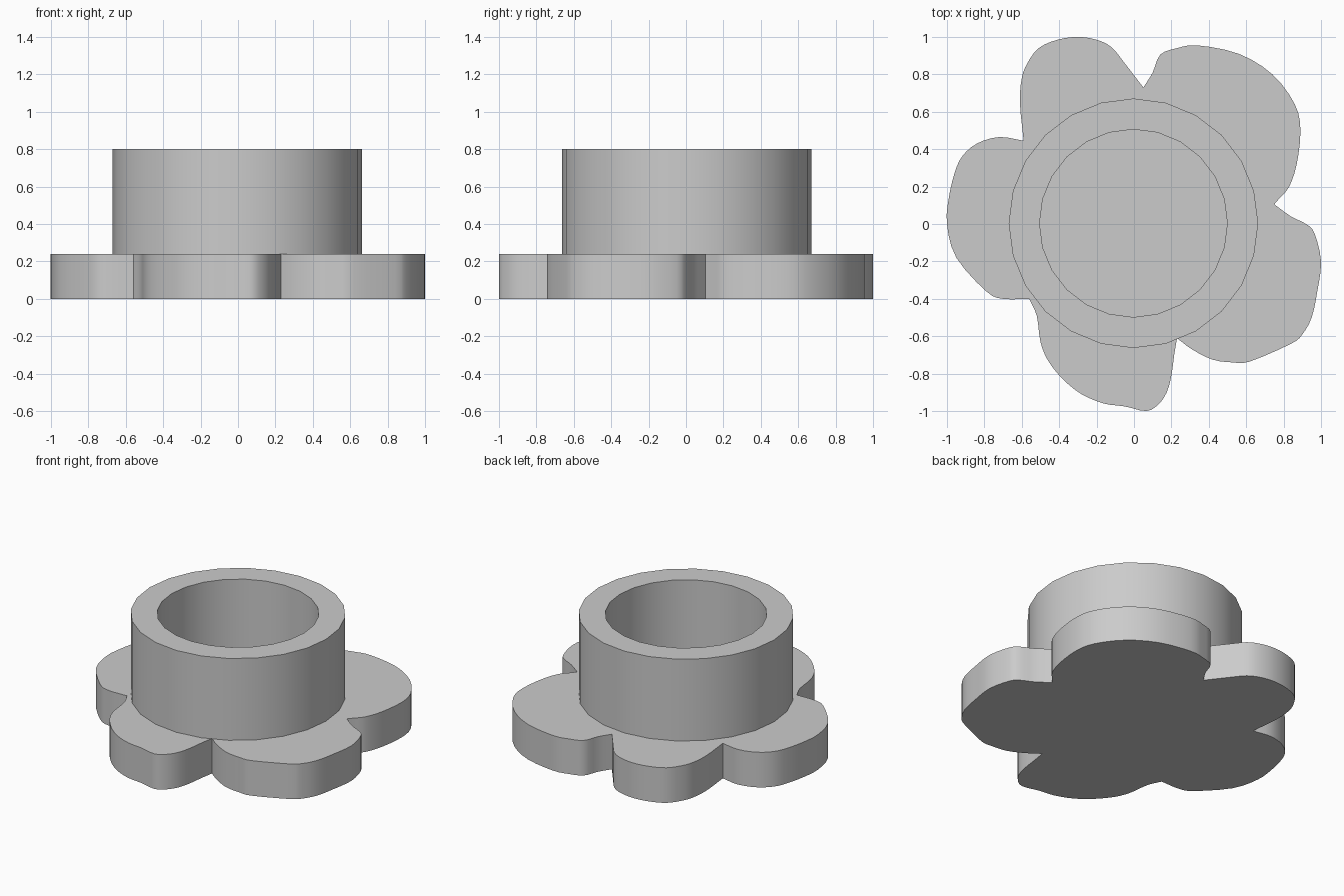
import bpy, bmesh, math
from mathutils import Vector

if "Cube" in bpy.data.objects:
    bpy.data.objects.remove(bpy.data.objects["Cube"])

BASE_H, TOP = 0.24, 0.80
CENTRE = (-0.003, 0.004)

grey = bpy.data.materials.new("plain grey")
grey.diffuse_color = (0.6, 0.6, 0.6, 1)
grey.use_nodes = True
grey.node_tree.nodes["Principled BSDF"].inputs["Base Color"].default_value = grey.diffuse_color

# Petal outlines, clockwise; each starts at a notch and ends at the next one
petals = [
    [(.05, .73), (.10, .81), (.14, .905), (.23, .94), (.34, .955), (.56, .91),
     (.74, .80), (.86, .64), (.89, .50), (.87, .32), (.83, .20), (.78, .14)],
    [(.75, .105), (.84, .04), (.92, 0), (.965, -.05), (1, -.20), (.98, -.36), (.95, -.50),
     (.90, -.59), (.84, -.64), (.62, -.735), (.53, -.74), (.42, -.725), (.31, -.67)],
    [(.23, -.61), (.215, -.70), (.20, -.81), (.175, -.90), (.13, -.965), (.065, -1), (-.05, -.975),
     (-.16, -.96), (-.28, -.91), (-.38, -.83), (-.46, -.73), (-.50, -.63), (-.52, -.49)],
    [(-.56, -.40), (-.70, -.40), (-.79, -.36), (-.95, -.18), (-1, 0),
     (-.99, .14), (-.96, .27), (-.92, .36), (-.84, .43), (-.72, .465)],
    [(-.59, .445), (-.61, .65), (-.60, .78), (-.57, .86), (-.51, .94),
     (-.41, .985), (-.30, 1), (-.20, .985), (-.12, .945), (-.05, .86)],
]


def smooth_path(pts, steps=3):
    """Rounded path through pts with free ends, last point left out."""
    p = [Vector(q) for q in pts]
    p = [2 * p[0] - p[1]] + p + [2 * p[-1] - p[-2]]
    out = []
    for a, b, c, d in zip(p, p[1:], p[2:], p[3:]):
        for i in range(steps):
            t = i / steps
            out.append(0.5 * (2 * b + (c - a) * t + (2 * a - 5 * b + 4 * c - d) * t * t
                              + (3 * b - a - 3 * c + d) * t ** 3))
    return out


def finish(name, bm):
    bmesh.ops.recalc_face_normals(bm, faces=bm.faces)
    mesh = bpy.data.meshes.new(name)
    bm.to_mesh(mesh)
    bm.free()
    mesh.materials.append(grey)
    obj = bpy.data.objects.new(name, mesh)
    bpy.context.collection.objects.link(obj)
    bpy.ops.object.select_all(action='DESELECT')
    obj.select_set(True)
    bpy.context.view_layer.objects.active = obj
    bpy.ops.object.shade_smooth_by_angle(angle=math.radians(30))


# Flower-shaped base plate
bm = bmesh.new()
outline = []
for i, petal in enumerate(petals):
    outline += smooth_path(petal + [petals[(i + 1) % len(petals)][0]])
face = bm.faces.new([bm.verts.new((p.x, p.y, 0)) for p in outline])
ext = bmesh.ops.extrude_face_region(bm, geom=[face], use_keep_orig=True)
top = [v for v in ext["geom"] if isinstance(v, bmesh.types.BMVert)]
bmesh.ops.translate(bm, verts=top, vec=(0, 0, BASE_H))
finish("flower_base", bm)

# Round cup wall: a closed ring profile swept around the centre
bm = bmesh.new()
sides = 24
profile = [(0.502, BASE_H), (0.667, BASE_H), (0.667, TOP), (0.502, TOP)]
rings = []
for k in range(sides):
    a = 2 * math.pi * k / sides
    rings.append([bm.verts.new((CENTRE[0] + r * math.cos(a), CENTRE[1] + r * math.sin(a), z))
                  for r, z in profile])
for k in range(sides):
    r0, r1 = rings[k], rings[(k + 1) % sides]
    for j in range(4):
        n = (j + 1) % 4
        bm.faces.new((r0[j], r1[j], r1[n], r0[n]))
finish("cup_wall", bm)
